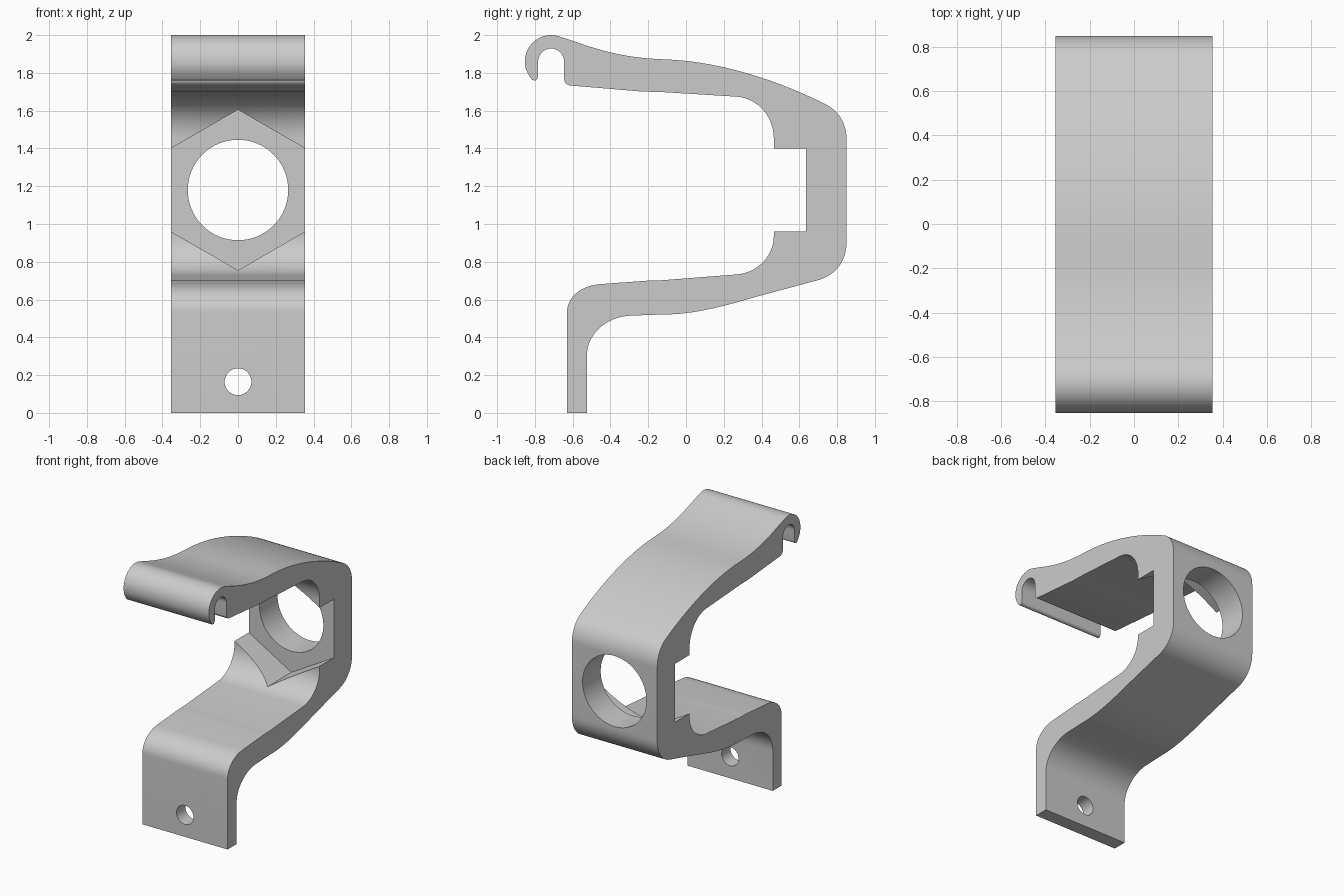
import bpy, bmesh, math
from mathutils import Vector
from mathutils.geometry import interpolate_bezier

cube = bpy.data.objects.get("Cube")
if cube:
    bpy.data.objects.remove(cube)

HALF_WIDTH = 0.355
HOLE_Z = 1.18

metal = bpy.data.materials.new("plain grey")
metal.use_nodes = True
grey = (0.6, 0.6, 0.6, 1)
metal.diffuse_color = grey
metal.node_tree.nodes["Principled BSDF"].inputs["Base Color"].default_value = grey


def arc(cy, cz, r, start, end, steps=16):
    angles = [math.radians(start + (end - start) * i / steps) for i in range(steps + 1)]
    return [(cy + r * math.cos(a), cz + r * math.sin(a)) for a in angles]


def curve(*controls, steps=16):
    pts = interpolate_bezier(*[Vector((y, z, 0)) for y, z in controls], steps + 1)
    return [(p.x, p.y) for p in pts]


def extrude(name, points, place, direction):
    """Fill an outline and push it along a direction."""
    bm = bmesh.new()
    face = bm.faces.new([bm.verts.new(place(a, b)) for a, b in points])
    made = bmesh.ops.extrude_face_region(bm, geom=[face])["geom"]
    verts = [v for v in made if isinstance(v, bmesh.types.BMVert)]
    bmesh.ops.translate(bm, verts=verts, vec=direction)
    bmesh.ops.recalc_face_normals(bm, faces=bm.faces)
    mesh = bpy.data.meshes.new(name)
    bm.to_mesh(mesh)
    bm.free()
    mesh.materials.append(metal)
    obj = bpy.data.objects.new(name, mesh)
    bpy.context.collection.objects.link(obj)
    return obj


# Side outline of the bracket
outline = [(-0.63, 0)]
# Inner face: mounting leg, lower arm, back wall, upper arm
outline += curve((-0.63, 0.53), (-0.63, 0.615), (-0.555, 0.675), (-0.45, 0.682))
outline += curve((-0.23, 0.698), (-0.2, 0.701), (-0.16, 0.701), (-0.13, 0.702), steps=4)
outline += curve((0.27, 0.733), (0.38, 0.743), (0.465, 0.83), (0.465, 0.94))
outline += curve((0.465, 1.45), (0.465, 1.57), (0.38, 1.665), (0.27, 1.674))
outline += curve((-0.12, 1.698), (-0.15, 1.7), (-0.2, 1.7), (-0.23, 1.701), steps=4)
# Hooked lip with its slot
outline += curve((-0.61, 1.733), (-0.632, 1.735), (-0.645, 1.748), (-0.645, 1.768), steps=6)
outline += arc(-0.714, 1.86, 0.069, 0, 180)
outline += arc(-0.803, 1.78, 0.02, 0, -150, steps=8)
outline += curve((-0.83, 1.785), (-0.846, 1.81), (-0.853, 1.83), (-0.853, 1.86), steps=6)
outline += arc(-0.714, 1.861, 0.139, 176, 68)
# Outer face: upper arm, back wall, lower arm, mounting leg
outline += curve((-0.6, 1.97), (-0.45, 1.915), (-0.31, 1.88), (-0.14, 1.873))
outline += curve((-0.08, 1.87), (0.2, 1.855), (0.5, 1.755), (0.74, 1.633))
outline += curve((0.755, 1.625), (0.81, 1.592), (0.85, 1.53), (0.85, 1.45))
outline += curve((0.85, 0.9), (0.85, 0.805), (0.79, 0.727), (0.7, 0.703))
outline += curve((0.38, 0.617), (0.2, 0.565), (0.04, 0.52), (-0.12, 0.521))
outline += curve((-0.29, 0.515), (-0.42, 0.51), (-0.525, 0.42), (-0.525, 0.3))
outline += [(-0.525, 0)]
bracket = extrude("bracket", outline, lambda y, z: (-HALF_WIDTH, y, z), (2 * HALF_WIDTH, 0, 0))


def cut(name, z, radius, sides, y_start, y_end):
    """Cut a straight-sided opening from front to back, one corner on top."""
    ring = arc(0, z, radius, 90, 450, sides)[:-1]
    cutter = extrude(name, ring, lambda x, h: (x, y_start, h), (0, y_end - y_start, 0))
    cutter.hide_render = True
    mod = bracket.modifiers.new(name, "BOOLEAN")
    mod.operation = "DIFFERENCE"
    mod.solver = "EXACT"
    mod.object = cutter
    bpy.context.view_layer.objects.active = bracket
    bpy.ops.object.modifier_apply(modifier=name)
    bpy.data.objects.remove(cutter)


# Hexagonal seat, round opening in the back wall, screw hole in the leg
cut("hex_seat", HOLE_Z, 0.425, 6, 0.1, 0.635)
cut("round_opening", HOLE_Z, 0.266, 64, 0.5, 1.0)
cut("screw_hole", 0.165, 0.071, 32, -0.8, -0.4)

# Smooth curved faces, keep corners sharp
bpy.ops.object.select_all(action="DESELECT")
bracket.select_set(True)
bpy.context.view_layer.objects.active = bracket
bpy.ops.object.shade_smooth_by_angle(angle=math.radians(30))
